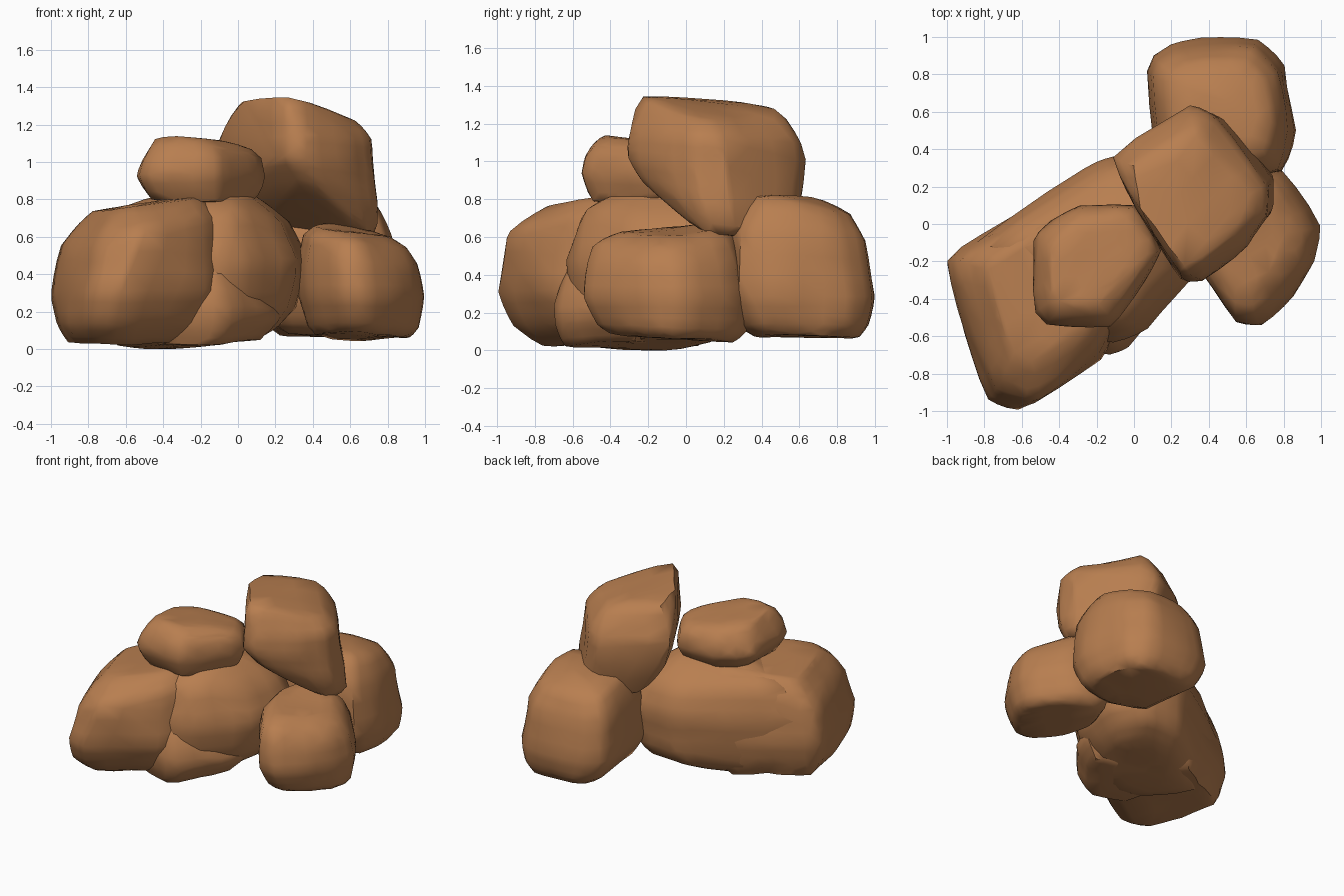
import bpy, bmesh
from mathutils import Vector, noise

brown = bpy.data.materials.new("sandstone brown")
brown.diffuse_color = (0.48, 0.21, 0.08, 1)


def rock(name, outline, layers, extra=(), rough=0.02):
    """Hull of scaled outline rings: (z, scale, dx, dy, slope x, slope y)."""
    cx = sum(p[0] for p in outline) / len(outline)
    cy = sum(p[1] for p in outline) / len(outline)
    bm = bmesh.new()
    for z, s, dx, dy, tx, ty in layers:
        for x, y in outline:
            px, py = (x - cx) * s, (y - cy) * s
            bm.verts.new((cx + dx + px, cy + dy + py, z + tx * px + ty * py))
    for p in extra:
        bm.verts.new(p)
    hull = bmesh.ops.convex_hull(bm, input=bm.verts)
    junk = {g for g in hull["geom_interior"] + hull["geom_unused"] if isinstance(g, bmesh.types.BMVert)}
    bmesh.ops.delete(bm, geom=list(junk), context='VERTS')
    bmesh.ops.remove_doubles(bm, verts=bm.verts, dist=0.02)
    # soften the ridges and add shallow dents
    long_edges = [e for e in bm.edges if e.calc_length() > 0.12]
    bmesh.ops.subdivide_edges(bm, edges=long_edges, cuts=2, use_grid_fill=True)
    bmesh.ops.triangulate(bm, faces=bm.faces)
    bmesh.ops.smooth_vert(bm, verts=bm.verts, factor=0.3, use_axis_x=True, use_axis_y=True, use_axis_z=True)
    bm.normal_update()
    for v in bm.verts:
        v.co += v.normal * (0.008 + rough * noise.noise(v.co * 3.5))
        v.co.z = max(v.co.z, 0)
    bmesh.ops.recalc_face_normals(bm, faces=bm.faces)
    me = bpy.data.meshes.new(name)
    bm.to_mesh(me)
    bm.free()
    me.materials.append(brown)
    ob = bpy.data.objects.new(name, me)
    bpy.context.collection.objects.link(ob)
    bpy.context.view_layer.objects.active = ob
    ob.select_set(True)
    bpy.ops.object.shade_smooth_by_angle(angle=0.8)
    ob.select_set(False)


# large boulder at the front left
rock("left_boulder",
     [(-1, -.2), (-.93, -.12), (-.6, .06), (-.3, .22), (-.1, .1), (-.09, -.55),
      (-.17, -.72), (-.63, -1), (-.78, -.95), (-.9, -.6)],
     [(.035, .68, -.06, .03, 0, 0), (.14, .87, -.04, 0, 0, 0), (.31, 1, 0, 0, 0, 0),
      (.56, .92, .02, .01, .06, 0), (.67, .83, .04, .02, .1, .02), (.765, .62, .05, .03, .13, .03)],
     [(-.09, -.5, .62), (-.96, -.2, .56), (-.5, -.94, .63)])

# long middle boulder, running behind and under the left one
rock("middle_boulder",
     [(-.9, -.12), (-.6, .07), (-.24, .31), (-.1, .36), (.2, .36), (.36, .1), (.31, -.28),
      (.06, -.56), (-.1, -.64), (-.5, -.6)],
     [(.045, .62, -.05, -.03, .06, .05), (.11, .8, -.03, 0, .03, .03), (.22, .92, 0, 0, 0, 0),
      (.48, 1, 0, 0, 0, 0), (.68, .84, 0, 0, -.02, 0), (.8, .48, .0, -.02, .02, 0)],
     [(-.05, -.2, .9), (-.04, -.52, .75), (-.38, -.1, .0)])

# low foot rock at the front
rock("foot_rock",
     [(-.45, -.62), (-.12, -.7), (-.02, -.66), (.18, -.42), (.26, -.22), (0, -.1), (-.5, -.3)],
     [(.035, .75, -.05, 0, .05, 0), (.14, .95, -.01, 0, .03, 0), (.24, 1, -.01, 0, -.1, 0),
      (.36, .85, -.05, .03, -.3, 0)],
     [(-.13, -.6, .5)])

# back right boulder
rock("back_boulder",
     [(.07, .83), (.1, .9), (.2, .96), (.35, .99), (.66, .98), (.8, .85), (.86, .5),
      (.8, .28), (.45, .2), (.12, .3)],
     [(.08, .7, .05, .02, 0, .0), (.14, .86, .03, .01, 0, 0), (.28, 1, 0, 0, 0, 0),
      (.6, .91, 0, -.02, 0, -.07), (.755, .68, 0, -.02, 0, -.19)],
     [(.5, .66, .81)])

# right boulder
rock("right_boulder",
     [(1, -.02), (.97, -.2), (.85, -.38), (.68, -.54), (.56, -.53), (.38, -.28),
      (.32, .02), (.5, .36), (.8, .29)],
     [(.075, .76, 0, .03, 0, -.05), (.125, .89, 0, .02, 0, -.04), (.28, 1, 0, 0, 0, 0),
      (.46, .93, -.02, 0, -.05, 0), (.57, .82, -.04, 0, -.13, .04), (.625, .6, -.06, .03, -.13, .05)],
     [(.6, -.48, .55)])

# tilted boulder on top
rock("top_boulder",
     [(-.14, .36), (.17, -.18), (.25, -.31), (.36, -.31), (.6, -.12), (.72, .04),
      (.72, .2), (.42, .59), (.3, .64), (.05, .46)],
     [(.72, .72, .12, .07, -.25, -.25), (.86, .88, .05, .02, -.2, -.1),
      (1.02, 1, 0, 0, -.1, 0), (1.12, .96, 0, 0, 0, -.05),
      (1.26, .74, 0, 0, -.17, -.12)],
     [(.035, .09, 1.33), (.26, -.24, 1.34), (.7, .12, .62), (.5, .47, .62), (.33, .48, 1.27),
      (.63, .16, 1.22), (-.07, .36, .85), (.1, .44, .63), (.33, .57, .6)])

# small boulder on the upper left
rock("small_boulder",
     [(-.54, -.08), (-.53, -.48), (-.48, -.54), (-.12, -.56), (.0, -.38), (.15, -.14),
      (0, .1), (-.3, .1), (-.45, .02)],
     [(.8, .8, .02, 0, -.04, 0), (.92, 1, 0, 0, 0, -.05), (1.01, .94, .01, 0, .04, -.04),
      (1.07, .8, .01, .0, 0, -.06), (1.105, .6, -.02, -.01, -.05, -.1)])
